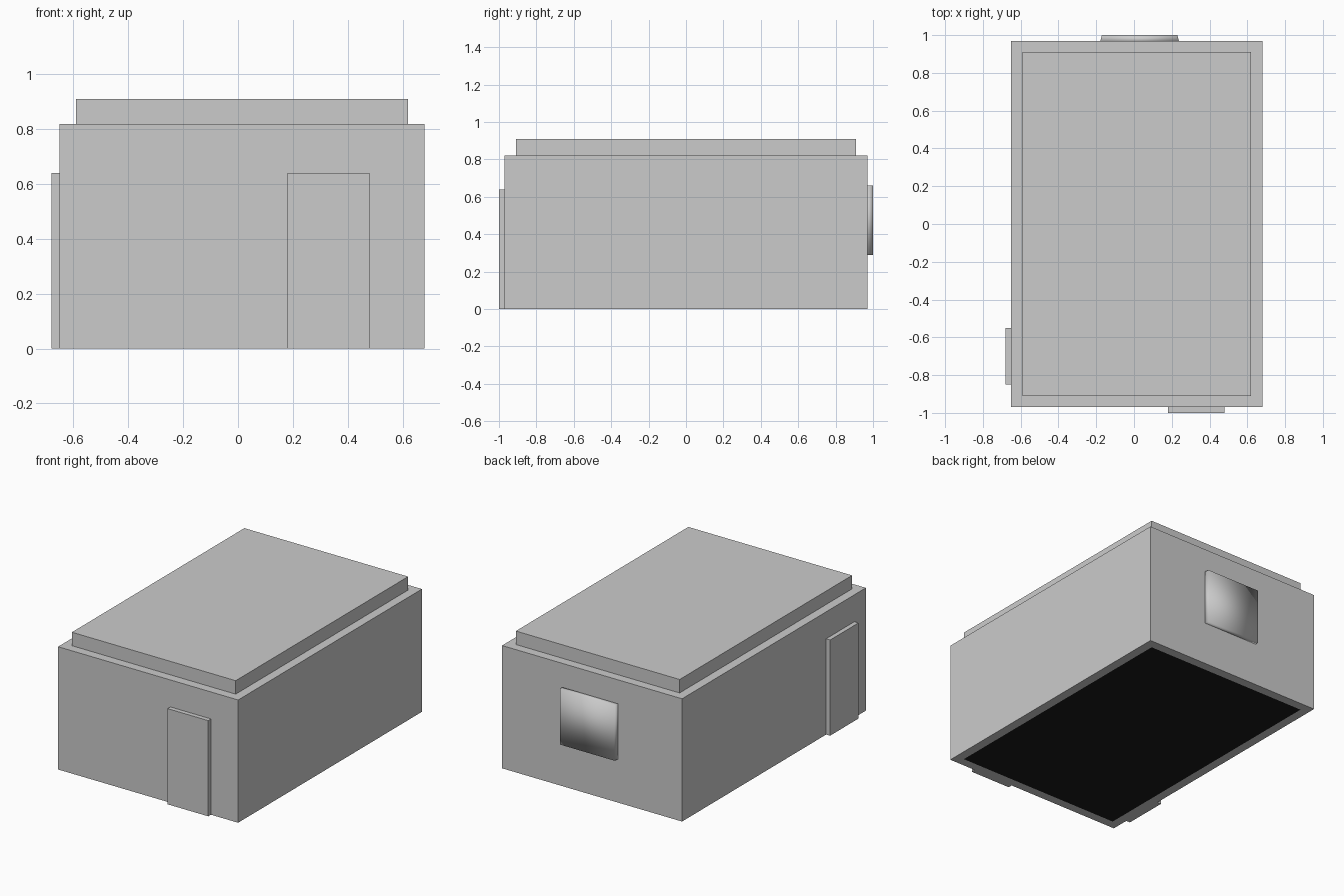
import bpy, bmesh

if "Cube" in bpy.data.objects:
    bpy.data.objects.remove(bpy.data.objects["Cube"])


def mesh_object(name, bm):
    me = bpy.data.meshes.new(name)
    bm.to_mesh(me)
    bm.free()
    ob = bpy.data.objects.new(name, me)
    bpy.context.collection.objects.link(ob)
    return ob


def add_box(name, lo, hi):
    bm = bmesh.new()
    bmesh.ops.create_cube(bm, size=1)
    for v in bm.verts:
        v.co = [(a + b) / 2 + c * (b - a) for a, b, c in zip(lo, hi, v.co)]
    return mesh_object(name, bm)


def cap(bm, sign):
    return [f for f in bm.faces if f.normal.z * sign > 0.9]


# Building shell: inset top raised into the roof slab, inset underside opened
bm = bmesh.new()
bmesh.ops.create_cube(bm, size=1)
for v in bm.verts:
    v.co = (0.015 + v.co.x * 1.33, v.co.y * 1.94, 0.41 + v.co.z * 0.82)
bm.normal_update()
top, bottom = cap(bm, 1), cap(bm, -1)
for faces in (top, bottom):
    bmesh.ops.inset_region(bm, faces=faces, thickness=0.06, use_even_offset=True)
bmesh.ops.delete(bm, geom=bottom, context='FACES')
raised = bmesh.ops.extrude_discrete_faces(bm, faces=top)['faces']
bmesh.ops.translate(bm, verts=raised[0].verts[:], vec=(0, 0, 0.09))
mesh_object("building_shell", bm)

# Floor, facing into the room
bm = bmesh.new()
bm.faces.new([bm.verts.new(c) for c in
              ((-0.59, -0.91, 0), (0.62, -0.91, 0), (0.62, 0.91, 0), (-0.59, 0.91, 0))])
floor = mesh_object("floor", bm)
dark = bpy.data.materials.new("dark_floor")
dark.diffuse_color = (0.01, 0.01, 0.01, 1)
dark.use_nodes = True
dark.node_tree.nodes["Principled BSDF"].inputs["Base Color"].default_value = dark.diffuse_color
floor.data.materials.append(dark)

# Doors
add_box("front_door", (0.18, -1.0, 0.001), (0.48, -0.92, 0.64))
add_box("side_door", (-0.68, -0.85, 0.001), (-0.60, -0.55, 0.64))

# Back window: smooth panel, slightly wider where it meets the wall
window = add_box("back_window", (-0.17, 0.96, 0.29), (0.23, 1.0, 0.66))
for v in window.data.vertices:
    if v.co.y < 0.98:
        v.co.x += 0.01 if v.co.x > 0 else -0.01
window.data.polygons.foreach_set("use_smooth", [True] * len(window.data.polygons))
